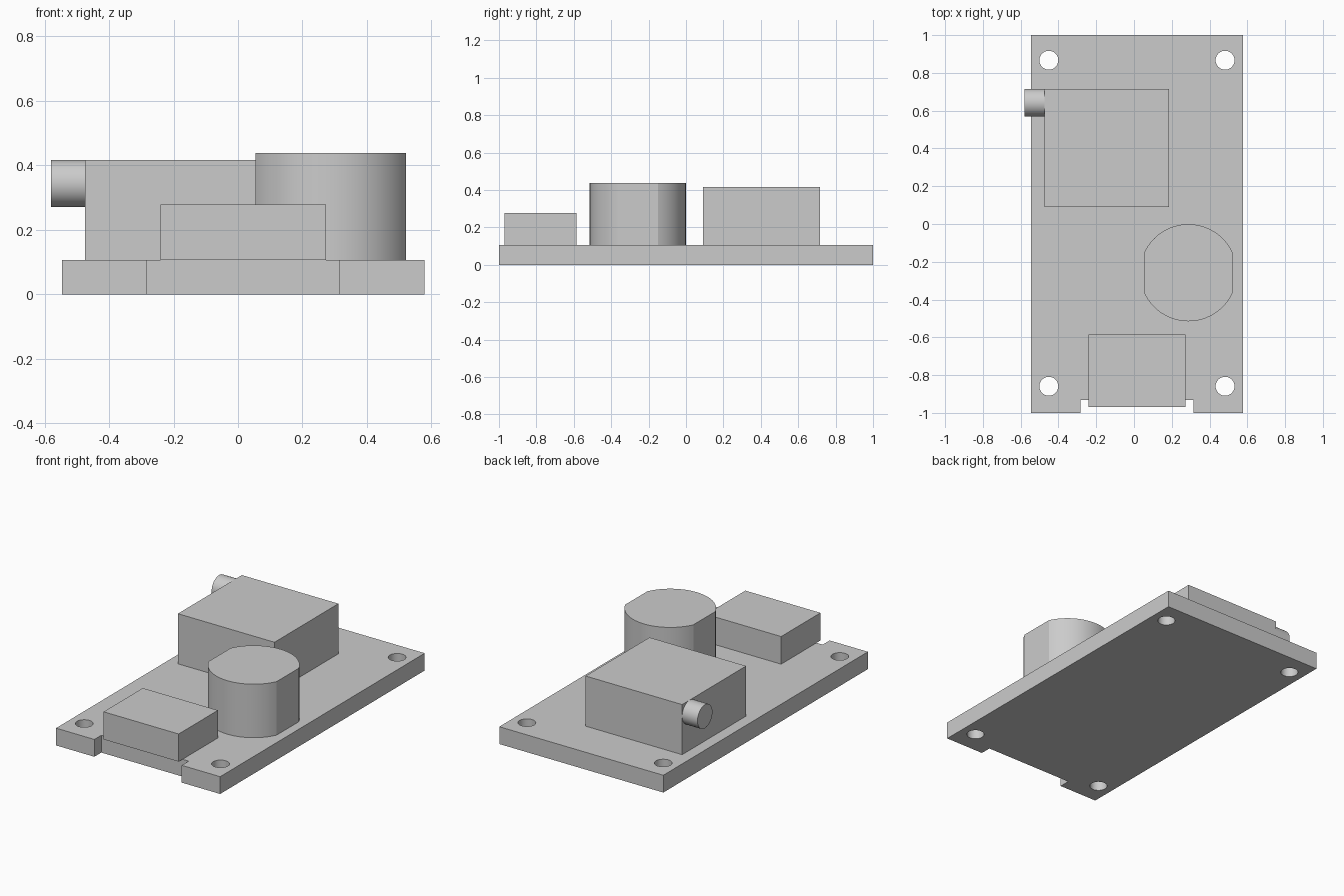
import bpy
import bmesh
from math import sin, cos, pi, acos, radians
from mathutils import Matrix, Vector

cube = bpy.data.objects.get("Cube")
if cube:
    bpy.data.objects.remove(cube, do_unlink=True)

grey = bpy.data.materials.new("plain grey")
grey.use_nodes = True
colour = (0.6, 0.6, 0.6, 1)
grey.diffuse_color = colour
grey.node_tree.nodes["Principled BSDF"].inputs["Base Color"].default_value = colour


def rectangle(x0, x1, y0, y1):
    return [(x0, y0), (x1, y0), (x1, y1), (x0, y1)]


def arc(cx, cy, r, start, end, steps):
    angles = [start + (end - start) * i / steps for i in range(steps + 1)]
    return [(cx + r * cos(a), cy + r * sin(a)) for a in angles]


def circle(cx, cy, r, steps=48):
    return arc(cx, cy, r, 0, 2 * pi, steps)[:-1]


def prism(name, loops, z0, z1, matrix=Matrix()):
    """Fill an outline (further loops are holes) and extrude it upwards."""
    bm = bmesh.new()
    for loop in loops:
        verts = [bm.verts.new((x, y, z0)) for x, y in loop]
        for a, b in zip(verts, verts[1:] + verts[:1]):
            bm.edges.new((a, b))
    if len(loops) == 1:
        bm.faces.new(list(bm.verts))
    else:
        bmesh.ops.triangle_fill(bm, use_beauty=True, edges=bm.edges[:])
    ext = bmesh.ops.extrude_face_region(bm, geom=bm.faces[:], use_keep_orig=True)
    top = [g for g in ext["geom"] if isinstance(g, bmesh.types.BMVert)]
    bmesh.ops.translate(bm, verts=top, vec=Vector((0, 0, z1 - z0)))
    bm.transform(matrix)
    bmesh.ops.recalc_face_normals(bm, faces=bm.faces[:])
    mesh = bpy.data.meshes.new(name)
    bm.to_mesh(mesh)
    bm.free()
    mesh.materials.append(grey)
    obj = bpy.data.objects.new(name, mesh)
    bpy.context.collection.objects.link(obj)
    return obj


# Circuit board with a front notch and four mounting holes
TOP = 0.107
outline = [(-0.545, -1), (-0.283, -1), (-0.283, -0.932), (0.315, -0.932),
           (0.315, -1), (0.578, -1), (0.578, 1), (-0.545, 1)]
holes = [circle(x, y, 0.05) for x in (-0.451, 0.482) for y in (-0.859, 0.867)]
board = prism("board", [outline] + holes, 0, TOP)

# Connector overhanging the notch, and the large socket housing
connector = prism("connector", [rectangle(-0.241, 0.273, -0.97, -0.586)], TOP, 0.278)
housing = prism("socket_housing", [rectangle(-0.475, 0.186, 0.091, 0.716)], TOP, 0.417)

# Round component with two flattened sides
cx, cy, r, half = 0.288, -0.258, 0.257, 0.233
flat = acos(half / r)
profile = (arc(cx, cy, r, flat, pi - flat, 32)
           + arc(cx, cy, r, pi + flat, 2 * pi - flat, 32))
drum = prism("flattened_drum", [profile], TOP, 0.438)

# Barrel sticking out of the housing's right side
sideways = Matrix.Translation((-0.475, 0.643, 0.344)) @ Matrix.Rotation(-pi / 2, 4, "Y")
barrel = prism("socket_barrel", [circle(0, 0, 0.073)], 0, 0.105, sideways)

# Smooth the curved walls, keep the edges crisp
bpy.ops.object.select_all(action="DESELECT")
for obj in (board, drum, barrel):
    obj.select_set(True)
bpy.context.view_layer.objects.active = board
bpy.ops.object.shade_smooth_by_angle(angle=radians(20))
